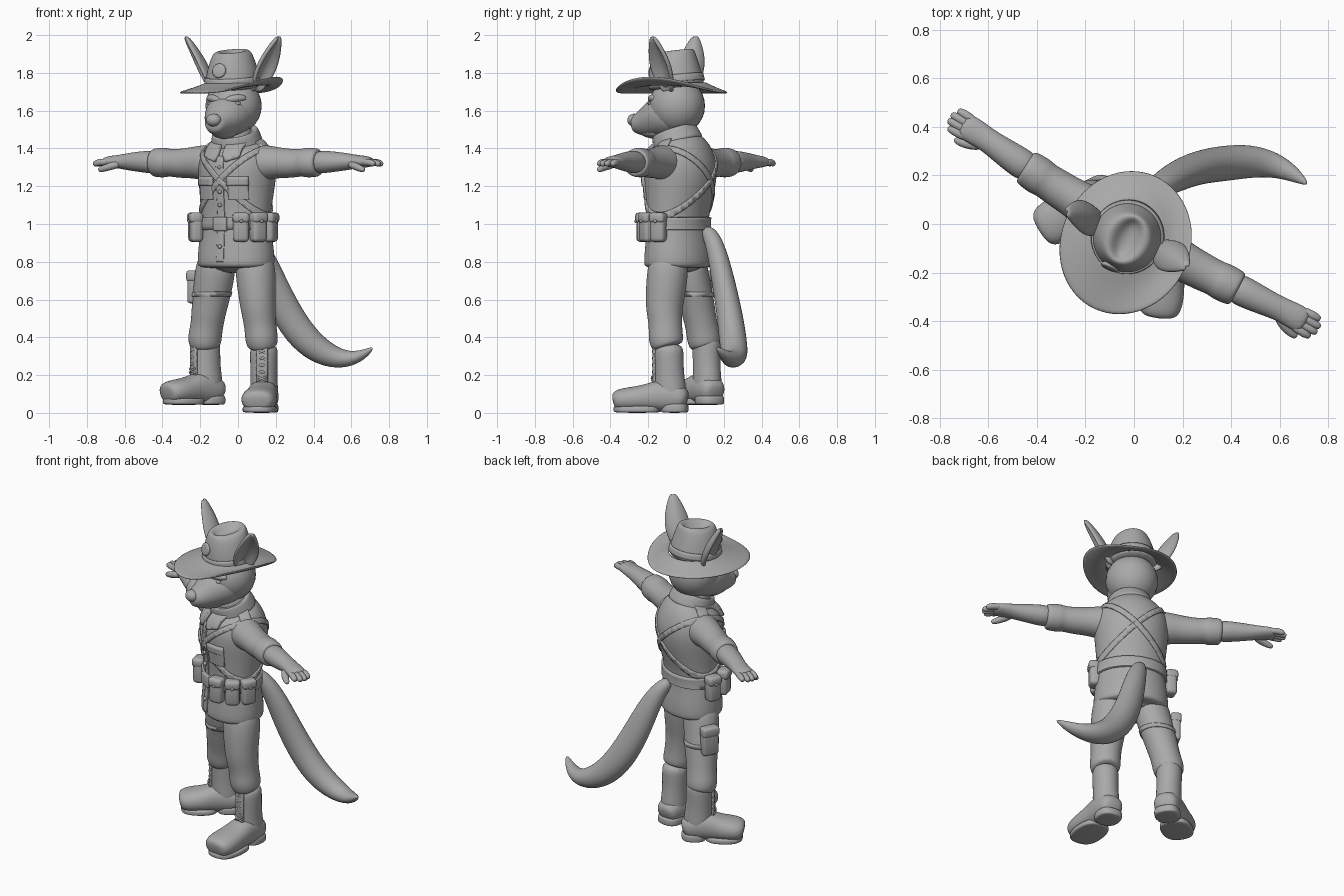
import bpy, bmesh
from math import sin, cos, pi, radians, copysign
from mathutils import Vector, Matrix

old = bpy.data.objects.get("Cube")
if old:
    bpy.data.objects.remove(old)

grey = bpy.data.materials.new("plain grey")
grey.use_nodes = True
grey.diffuse_color = (0.4, 0.4, 0.4, 1)
grey.node_tree.nodes["Principled BSDF"].inputs["Base Color"].default_value = (0.4, 0.4, 0.4, 1)


def frame(x, y, z, yaw):
    return Matrix.Translation((x, y, z)) @ Matrix.Rotation(radians(yaw), 4, 'Z')


WORLD = Matrix()
BODY = frame(-0.01, -0.04, 0, -30)
HEAD = frame(-0.02, -0.04, 0, -25)
UP, FRONT = Vector((0, 0, 1)), Vector((0, -1, 0))
SIDES = ((1, "left"), (-1, "right"))


def finish(name, bm, M, subsurf=0, solid=0, bevel=0):
    bmesh.ops.recalc_face_normals(bm, faces=bm.faces)
    mesh = bpy.data.meshes.new(name)
    bm.to_mesh(mesh)
    bm.free()
    mesh.materials.append(grey)
    mesh.polygons.foreach_set("use_smooth", [True] * len(mesh.polygons))
    ob = bpy.data.objects.new(name, mesh)
    bpy.context.scene.collection.objects.link(ob)
    ob.matrix_world = M
    if solid:
        mod = ob.modifiers.new("thickness", 'SOLIDIFY')
        mod.thickness, mod.offset = solid, -1
    if bevel:
        mod = ob.modifiers.new("rounding", 'BEVEL')
        mod.width, mod.segments = bevel, 3
    if subsurf:
        mod = ob.modifiers.new("smooth", 'SUBSURF')
        mod.levels = mod.render_levels = subsurf
    return ob


def loft(name, rings, M=WORLD, caps=True, wrap=True, subsurf=2, solid=0):
    bm = bmesh.new()
    rows = [[bm.verts.new(p) for p in r] for r in rings]
    n = len(rows[0])
    for a, b in zip(rows, rows[1:]):
        for i in range(n if wrap else n - 1):
            j = (i + 1) % n
            bm.faces.new((a[i], a[j], b[j], b[i]))
    if caps:
        bm.faces.new(rows[0])
        bm.faces.new(rows[-1])
    return finish(name, bm, M, subsurf, solid)


def tube(name, pts, M=WORLD, ref=FRONT, axis=None, power=1, sides=12, subsurf=2):
    """Points are x, y, z, half width, half depth (depth lies along ref)."""
    rings = []
    for k, p in enumerate(pts):
        c = Vector(p[:3])
        t = axis or Vector(pts[min(k + 1, len(pts) - 1)][:3]) - Vector(pts[max(k - 1, 0)][:3])
        u = ref.cross(t).normalized()
        v = t.cross(u).normalized()
        ring = []
        for i in range(sides):
            ca, sa = cos(2 * pi * i / sides), sin(2 * pi * i / sides)
            ring.append(c + u * p[3] * copysign(abs(ca) ** power, ca)
                        + v * p[-1] * copysign(abs(sa) ** power, sa))
        rings.append(ring)
    return loft(name, rings, M, subsurf=subsurf)


def ball(name, loc, size, M=WORLD):
    bm = bmesh.new()
    bmesh.ops.create_uvsphere(bm, u_segments=24, v_segments=14, radius=1,
                              matrix=Matrix.Translation(loc) @ Matrix.Diagonal((*size, 1)))
    finish(name, bm, M)


def box(name, size, M, bevel=0.015):
    bm = bmesh.new()
    bmesh.ops.create_cube(bm, size=1, matrix=Matrix.Diagonal((*size, 1)))
    finish(name, bm, M, bevel=bevel)


def patch(name, src, grow, cuts):
    """Raised piece of a surface; each cut is a point and the direction that is kept."""
    bpy.context.view_layer.update()
    bm = bmesh.new()
    bm.from_object(src, bpy.context.evaluated_depsgraph_get())
    bm.normal_update()
    for v, n in [(v, v.normal.copy()) for v in bm.verts]:
        v.co += n * grow
    for co, no in cuts:
        bmesh.ops.bisect_plane(bm, geom=bm.verts[:] + bm.edges[:] + bm.faces[:],
                               plane_co=co, plane_no=no, clear_inner=True)
    finish(name, bm, src.matrix_world.copy(), solid=grow * 1.5)


def slab(z0, z1):
    return [((0, 0, z0), (0, 0, 1)), ((0, 0, z1), (0, 0, -1))]


def window(xa, xb, z0, z1):
    return slab(z0, z1) + [((min(xa, xb), 0, 0), (1, 0, 0)), ((max(xa, xb), 0, 0), (-1, 0, 0)),
                           ((0, -0.02, 0), (0, -1, 0))]


# Jacket
jacket = tube("jacket", [(0, 0, .765, .205, .16), (0, 0, .78, .222, .178), (0, 0, .88, .215, .168),
                         (0, -.006, 1.0, .196, .152), (0, 0, 1.1, .202, .165), (0, .008, 1.2, .212, .186),
                         (0, .012, 1.3, .222, .196), (0, .015, 1.38, .205, .172),
                         (0, .012, 1.44, .15, .13), (0, 0, 1.46, .08, .08)], BODY, sides=16)
patch("belt", jacket, .012, slab(.97, 1.035))
patch("button_placket", jacket, .005, window(-.022, .022, .8, 1.36))
for s, side in SIDES:
    # Diagonal shoulder straps, crossing front and back
    n, c = Vector((s * .68, 0, .73)), Vector((0, 0, 1.23))
    patch(side + "_cross_strap", jacket, .008, [(c - n * .016, n), (c + n * .016, -n)])
    # Pockets, collar points and shoulder tabs
    patch(side + "_chest_pocket", jacket, .01, window(s * .05, s * .15, 1.13, 1.235))
    patch(side + "_pocket_flap", jacket, .016, window(s * .045, s * .155, 1.205, 1.25))
    patch(side + "_collar_point", jacket, .018, window(s * .015, s * .11, 1.33, 1.47)
          + [((s * .03, 0, 1.33), (s * -.35, 0, 1)), ((s * .02, 0, 1.36), (s, 0, .5))])
    patch(side + "_shoulder_tab", jacket, .01, window(s * .1, s * .19, 1.3, 1.5)[:4]
          + [((0, -.03, 0), (0, 1, 0)), ((0, .035, 0), (0, -1, 0))])
for z in (.88, 1.1, 1.17, 1.3):
    ball("jacket_button", (0, -.173, z), (.011, .011, .011), BODY)
box("belt_buckle", (.08, .025, .075), BODY @ Matrix.Translation((0, -.167, 1.0)), .008)

# Belt pouches, spaced round the waist
for k, ang in enumerate((34, 62, 90, -48, -82)):
    a = radians(ang)
    M = BODY @ frame((.208 if ang > 0 else .235) * sin(a), -.182 * cos(a), .98, ang)
    box("belt_pouch_%d" % (k + 1), (.082, .065, .15), M, .02)
    box("pouch_flap_%d" % (k + 1), (.088, .072, .055), M @ Matrix.Translation((0, -.003, .053)), .018)
    ball("pouch_stud", (0, -.038, .035), (.009, .007, .009), M)

# Sleeves, forearms and hands
for s, side in SIDES:
    ARM = BODY @ Matrix.Translation((-.012, 0, 0))
    tube(side + "_sleeve", [(s * x, y, z, ry, rz) for x, y, z, ry, rz in (
        (.08, .005, 1.32, .1, .1), (.18, .005, 1.325, .1, .1), (.26, .008, 1.325, .084, .085),
        (.34, .01, 1.32, .082, .08), (.41, .015, 1.325, .076, .074), (.425, .015, 1.325, .084, .083),
        (.495, .02, 1.325, .08, .08), (.51, .02, 1.325, .07, .07))], ARM, ref=UP)
    tube(side + "_forearm", [(s * x, y, z, ry, rz) for x, y, z, ry, rz in (
        (.46, .02, 1.325, .07, .066), (.57, .026, 1.33, .064, .06), (.67, .035, 1.33, .053, .047),
        (.72, .04, 1.33, .053, .038), (.78, .042, 1.33, .058, .032), (.82, .042, 1.327, .05, .026))],
        ARM, ref=UP)
    for k in range(4):
        y = .082 - .027 * k
        reach = .862 + (.016 if k in (1, 2) else 0)
        tube(side + "_finger", [(s * .77, y * .9 + .003, 1.328, .02, .02), (s * .82, y, 1.328, .02, .02),
                                (s * (reach - .02), y, 1.322, .019, .019), (s * reach, y, 1.315, .013, .013)],
             ARM, ref=UP, sides=8)
    tube(side + "_thumb", [(s * .70, .012, 1.32, .027, .023), (s * .75, -.015, 1.305, .024, .022),
                           (s * .79, -.026, 1.292, .02, .019), (s * .815, -.028, 1.284, .012, .012)],
         ARM, ref=UP, sides=8)

# Neck and collar, lower at the front
ball("neck", (0, 0, 1.46), (.1, .1, .1), HEAD)
NECK = BODY @ Matrix.Translation((.005, -.006, 1.443)) @ Matrix.Rotation(radians(20), 4, 'X')
tube("collar", [(0, 0, -.04, .145, .142), (0, 0, -.01, .14, .137), (0, 0, .045, .13, .125),
                (0, 0, .058, .12, .115), (0, 0, .03, .09, .09)], NECK, axis=UP, sides=16)

# Head
ball("skull", (0, -.008, 1.625), (.15, .148, .15), HEAD)
tube("muzzle", [(0, .02, 1.59, .13, .12), (0, -.06, 1.58, .14, .125), (0, -.13, 1.56, .118, .11),
                (0, -.185, 1.538, .088, .084), (0, -.235, 1.53, .064, .06),
                (0, -.268, 1.53, .046, .042)], HEAD, ref=UP)
ball("nose", (0, -.258, 1.55), (.042, .036, .034), HEAD)
tube("lower_jaw", [(0, -.08, 1.495, .085, .05), (0, -.15, 1.488, .064, .04), (0, -.22, 1.493, .042, .028)],
     HEAD, ref=UP)
for s, side in SIDES:
    ball(side + "_eye", (s * .07, -.13, 1.638), (.028, .012, .01), HEAD)
    tube(side + "_brow", [(s * .012, -.145, 1.65, .018, .018), (s * .065, -.132, 1.668, .024, .024),
                          (s * .115, -.086, 1.666, .018, .018)], HEAD, ref=UP, sides=8)
    # Cupped ear opening forwards and outwards
    a = radians(70 if s > 0 else 58)
    across, facing = Vector((s * cos(a), sin(a), 0)), Vector((s * sin(a), -cos(a), 0))
    rows = []
    for k, w in enumerate((.045, .066, .08, .08, .068, .048, .02)):
        f = k / 6
        mid = Vector((s * (.1 + .16 * f), .01 - .03 * f, 1.70 + .3 * f)) - facing * .03 * sin(pi * f)
        rows.append([mid + across * w * t + facing * .7 * w * t * t for t in (-1, -.6, 0, .6, 1)])
    loft(side + "_ear", rows, HEAD, caps=False, wrap=False, solid=.024)

# Hat: pinched crown leaning forwards, band, curled brim and badge
CROWN = HEAD @ Matrix.Translation((0, -.01, 1.71)) @ Matrix.Rotation(radians(7), 4, 'X')
crown = tube("hat_crown", [(0, 0, 0, .148, .153), (0, 0, .04, .15, .153), (0, 0, .11, .136, .14),
                           (0, .005, .175, .114, .122), (0, .01, .207, .092, .11),
                           (0, .01, .207, .058, .09), (0, .005, .17, .025, .068)],
             CROWN, axis=UP, sides=16)
patch("hat_band", crown, .007, slab(.035, .075))
rows = []
for f in (0, .3, .6, .85, 1):
    ring = []
    for i in range(32):
        c, s = cos(2 * pi * i / 32), sin(2 * pi * i / 32)
        z = 1.755 - .055 * f ** .8 + .085 * max(0, c) ** 2 * f * f
        ring.append((c * (.135 + .132 * f), -.04 * f + s * (.14 + .165 * f), z))
    rows.append(ring)
loft("hat_brim", rows, HEAD, caps=False, subsurf=1, solid=.012)
BADGE = HEAD @ Matrix.Translation((-.015, -.152, 1.81)) @ Matrix.Rotation(radians(78), 4, 'X')
tube("hat_badge", [(0, 0, -.01, .04, .04), (0, 0, .012, .042, .042), (0, 0, .016, .03, .03)],
     BADGE, sides=16, subsurf=1)

# Trousers
ball("hips", (0, 0, .84), (.195, .16, .1), BODY)
tube("left_trouser_leg", [(.085, -.085, .86, .105, .105), (.095, -.1, .72, .112, .115),
                          (.102, -.112, .6, .1, .106), (.108, -.115, .54, .095, .1),
                          (.118, -.108, .46, .087, .09), (.124, -.108, .4, .091, .097),
                          (.13, -.1, .36, .086, .09), (.132, -.095, .345, .07, .075)])
right_leg = tube("right_trouser_leg", [(-.105, .005, .86, .105, .1), (-.125, .025, .72, .112, .1),
                                       (-.143, .055, .6, .101, .096), (-.155, .065, .54, .096, .094),
                                       (-.165, .083, .46, .089, .088), (-.176, .093, .4, .094, .094),
                                       (-.176, .102, .36, .088, .088), (-.175, .106, .345, .07, .072)])
patch("thigh_strap", right_leg, .005, slab(.615, .64))
THIGH = frame(-.226, .09, .665, -118)
box("thigh_pouch", (.1, .055, .17), THIGH, .016)
box("thigh_pouch_flap", (.106, .062, .06), THIGH @ Matrix.Translation((0, -.002, .06)), .016)

# Boots with soles, heels and laces; toe is the forward reach of the foot
for side, M, toe in (("left", frame(.137, -.09, 0, -7), .298), ("right", frame(-.17, .108, .042, -58), .255)):
    tube(side + "_boot_shaft", [(0, .008, .05, .078, .085), (0, .008, .13, .077, .088), (0, .002, .2, .073, .08),
                                (0, 0, .3, .077, .08), (0, 0, .37, .077, .08)], M)
    tube(side + "_boot_foot", [(0, .1, .065, .055, .045), (0, .06, .08, .078, .075), (0, -.04, .095, .082, .092),
                               (0, -toe * .4, .08, .088, .072), (0, -toe * .67, .073, .099, .067),
                               (0, -toe * .9, .068, .092, .06), (0, -toe, .06, .064, .045)],
         M, ref=UP, power=.85)
    mid = .034 - toe * .68
    tube(side + "_boot_sole", [(0, mid, 0, .088, toe * .41), (0, mid, .008, .094, toe * .44),
                               (0, mid, .03, .094, toe * .44), (0, mid, .038, .086, toe * .41)], M, power=.75)
    tube(side + "_boot_heel", [(0, .03, 0, .07, .07), (0, .03, .008, .076, .076),
                               (0, .03, .045, .076, .076), (0, .03, .05, .066, .066)], M, power=.75)
    box(side + "_boot_tongue", (.06, .02, .2), M @ Matrix.Translation((0, -.076, .255)), .009)
    for k in range(5):
        z, y = .165 + .036 * k, (-.087 if k else -.094)
        for s, _ in SIDES:
            tube(side + "_lace", [(s * -.036, y + .014, z, .007, .007), (0, y - .004, z + .016, .007, .007),
                                  (s * .036, y + .014, z + .032, .007, .007)], M, sides=6, subsurf=1)

# Tail
tube("tail", [(.04, .1, .975, .03, .03), (.075, .135, .937, .047, .047), (.13, .17, .83, .066, .056),
              (.19, .203, .67, .08, .065), (.27, .235, .5, .087, .072), (.37, .25, .37, .083, .077),
              (.48, .26, .3, .068, .072), (.58, .245, .28, .046, .055), (.66, .205, .305, .028, .034),
              (.715, .163, .345, .008, .008)], ref=Vector((0, 1, 0)))
